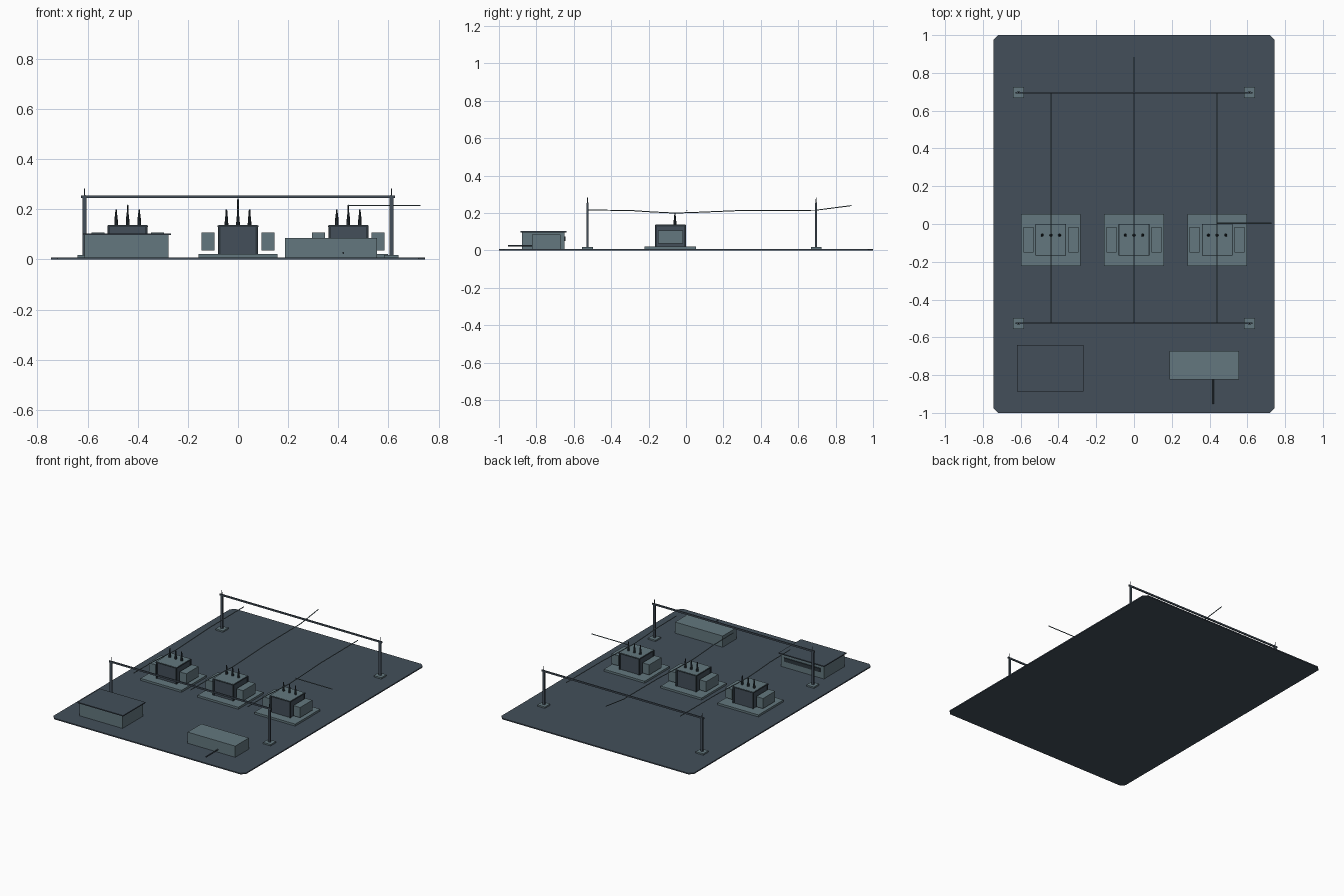
import bpy
import bmesh
from mathutils import Vector

cube = bpy.data.objects.get("Cube")
if cube:
    bpy.data.objects.remove(cube, do_unlink=True)


def material(name, rgb):
    m = bpy.data.materials.new(name)
    m.use_nodes = True
    m.diffuse_color = (*rgb, 1)
    m.node_tree.nodes["Principled BSDF"].inputs["Base Color"].default_value = (*rgb, 1)
    return m


LIGHT = material("grey green paint", (0.125, 0.185, 0.21))
SLATE = material("dark slate", (0.056, 0.078, 0.102))
DARK = material("blackened steel", (0.025, 0.036, 0.045))


def finish(bm, name, mat):
    me = bpy.data.meshes.new(name)
    bm.to_mesh(me)
    bm.free()
    me.materials.append(mat)
    ob = bpy.data.objects.new(name, me)
    bpy.context.collection.objects.link(ob)
    return ob


def box(name, lo, hi, mat):
    """Box between two opposite corners."""
    lo, hi = Vector(lo), Vector(hi)
    bm = bmesh.new()
    bmesh.ops.create_cube(bm, size=1)
    for v in bm.verts:
        v.co = (lo + hi) / 2 + v.co * (hi - lo)
    return finish(bm, name, mat)


def cone(name, x, y, z0, z1, r0, r1, mat):
    """Upright tapered cylinder."""
    bm = bmesh.new()
    bmesh.ops.create_cone(bm, cap_ends=True, segments=10, radius1=r0,
                          radius2=r1, depth=z1 - z0)
    bmesh.ops.translate(bm, verts=bm.verts, vec=(x, y, (z0 + z1) / 2))
    return finish(bm, name, mat)


def wire(name, points, mat, radius=0.003):
    """Thin cable along a path."""
    cu = bpy.data.curves.new(name, "CURVE")
    cu.dimensions = "3D"
    cu.bevel_depth = radius
    cu.bevel_resolution = 1
    cu.use_fill_caps = True
    sp = cu.splines.new("POLY")
    sp.points.add(len(points) - 1)
    for p, co in zip(sp.points, points):
        p.co = (*co, 1)
    cu.materials.append(mat)
    ob = bpy.data.objects.new(name, cu)
    bpy.context.collection.objects.link(ob)
    return ob


# Ground slab with clipped corners
GROUND = 0.008
bm = bmesh.new()
w, d, c = 0.745, 1.0, 0.026
outline = [(w, c - d), (w, d - c), (w - c, d), (c - w, d),
           (-w, d - c), (-w, c - d), (c - w, -d), (w - c, -d)]
base = bm.faces.new([bm.verts.new((x, y, 0)) for x, y in outline])
top = bmesh.ops.extrude_face_region(bm, geom=[base])
bmesh.ops.translate(bm, vec=(0, 0, GROUND),
                    verts=[g for g in top["geom"] if isinstance(g, bmesh.types.BMVert)])
bmesh.ops.recalc_face_normals(bm, faces=bm.faces)
finish(bm, "ground_slab", SLATE)

# Gantries: footings, posts, spikes and cross beams
for row, y in (("front", -0.526), ("back", 0.696)):
    for side, s in (("left", 1), ("right", -1)):
        x = s * 0.612
        tag = f"{row}_{side}"
        box(f"gantry_footing_{tag}", (x - 0.029, y - 0.029, GROUND),
            (x + 0.029, y + 0.029, 0.018), LIGHT)
        box(f"gantry_post_{tag}", (x - 0.008, y - 0.005, 0.018),
            (x + 0.008, y + 0.005, 0.255), SLATE)
        cone(f"gantry_spike_{tag}", x, y, 0.255, 0.283, 0.003, 0.002, SLATE)
    box(f"gantry_beam_{row}", (-0.627, y - 0.004, 0.245),
        (0.627, y + 0.004, 0.256), SLATE)

# Transformers
for place, cx in (("right", -0.44), ("middle", 0), ("left", 0.44)):
    box(f"transformer_plinth_{place}", (cx - 0.158, -0.222, GROUND),
        (cx + 0.158, 0.054, 0.022), LIGHT)
    box(f"transformer_tank_{place}", (cx - 0.077, -0.161, 0.022),
        (cx + 0.077, -0.005, 0.131), SLATE)
    box(f"transformer_lid_rim_{place}", (cx - 0.081, -0.166, 0.129),
        (cx + 0.081, 0, 0.136), DARK)
    box(f"transformer_lid_{place}", (cx - 0.078, -0.163, 0.135),
        (cx + 0.078, -0.003, 0.138), LIGHT)
    for s in (-1, 1):
        # Dark corner posts
        for y in (-0.16, -0.006):
            x = cx + s * 0.075
            box(f"tank_corner_post_{place}", (x - 0.005, y - 0.005, 0.022),
                (x + 0.005, y + 0.005, 0.13), DARK)
        # Side coolers with their connecting pipes
        x = cx + s * 0.119
        box(f"side_cooler_{place}", (x - 0.026, -0.15, 0.036),
            (x + 0.026, -0.015, 0.107), LIGHT)
    # Bushings
    for i in (-1, 0, 1):
        x = cx + i * 0.046
        cone(f"bushing_{place}", x, -0.059, 0.137, 0.172, 0.008, 0.006, DARK)
        cone(f"bushing_tip_{place}", x, -0.059, 0.172, 0.2, 0.005, 0.003, DARK)

    # Overhead conductor dipping to the centre bushing
    path = [(-0.522, 0.216), (-0.3, 0.214), (-0.18, 0.206), (-0.06, 0.2),
            (0.06, 0.204), (0.3, 0.214), (0.692, 0.215)]
    if place == "middle":
        path.append((0.885, 0.24))
    wire(f"conductor_{place}", [(cx, y, z) for y, z in path], LIGHT)

# Outgoing line to the side
wire("outgoing_conductor", [(0.44, 0.004, 0.215), (0.728, 0.004, 0.215)], LIGHT)

# Control building with overhanging roof and a rear window band
box("control_building_walls", (-0.612, -0.878, GROUND), (-0.278, -0.65, 0.098), LIGHT)
box("control_building_roof", (-0.62, -0.886, 0.097), (-0.268, -0.64, 0.104), SLATE)
box("control_building_window", (-0.585, -0.652, 0.05), (-0.305, -0.644, 0.076), DARK)

# Storage building with a pipe leaving its front
box("storage_building", (0.187, -0.823, GROUND), (0.555, -0.672, 0.086), LIGHT)
wire("storage_pipe", [(0.42, -0.82, 0.026), (0.42, -0.953, 0.026)], SLATE, 0.004)
